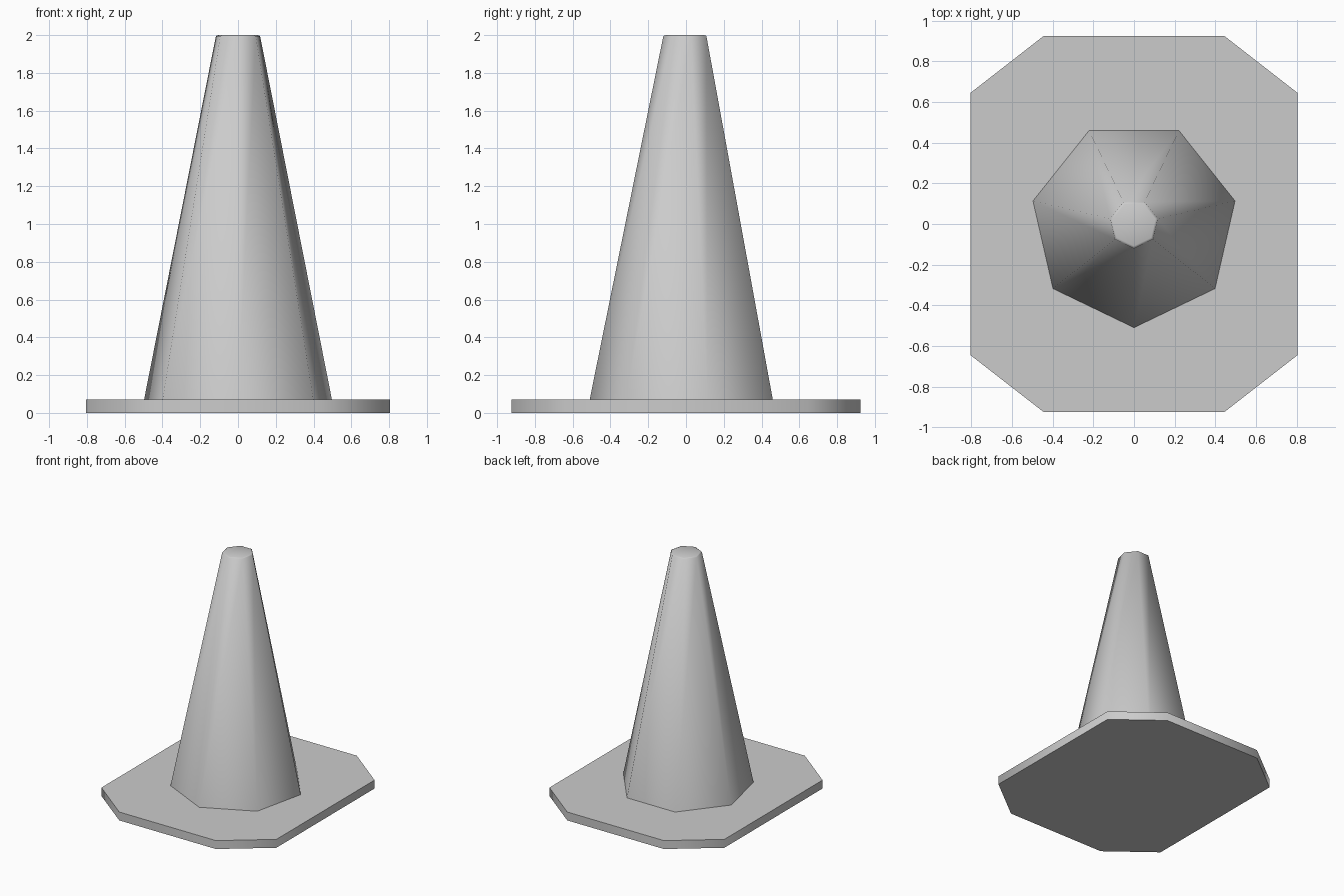
import bpy, bmesh
from math import sin, cos, pi, radians

cube = bpy.data.objects.get("Cube")
if cube:
    bpy.data.objects.remove(cube, do_unlink=True)

grey = bpy.data.materials.new("light_grey")
grey.use_nodes = True
colour = (0.6, 0.6, 0.6, 1)
grey.diffuse_color = colour
grey.node_tree.nodes["Principled BSDF"].inputs["Base Color"].default_value = colour


def loft(name, rings, angle):
    """Join outlines of equal length, given as (points, height), into a closed solid."""
    bm = bmesh.new()
    loops = [[bm.verts.new((x, y, z)) for x, y in pts] for pts, z in rings]
    n = len(loops[0])
    for low, high in zip(loops, loops[1:]):
        for i in range(n):
            j = (i + 1) % n
            bm.faces.new((low[i], low[j], high[j], high[i]))
    bm.faces.new(loops[0][::-1])
    bm.faces.new(loops[-1])
    mesh = bpy.data.meshes.new(name)
    bm.to_mesh(mesh)
    bm.free()
    mesh.materials.append(grey)
    obj = bpy.data.objects.new(name, mesh)
    bpy.context.collection.objects.link(obj)
    bpy.ops.object.select_all(action="DESELECT")
    obj.select_set(True)
    bpy.context.view_layer.objects.active = obj
    bpy.ops.object.shade_smooth_by_angle(angle=radians(angle))
    return obj


def heptagon(r):
    return [(r * sin(2 * pi * i / 7), -r * cos(2 * pi * i / 7)) for i in range(7)]


# Base plate with cut corners
hx, hy, cx, cy = 0.805, 0.925, 0.445, 0.645
plate = [(cx, -hy), (hx, -cy), (hx, cy), (cx, hy),
         (-cx, hy), (-hx, cy), (-hx, -cy), (-cx, -hy)]
loft("base_plate", [(plate, 0), (plate, 0.07)], 60)

# Seven-sided cone, one corner to the front, with a softened top rim
loft("cone_body", [(heptagon(0.51), 0.07), (heptagon(0.12), 1.995),
                   (heptagon(0.108), 2.0)], 80)
